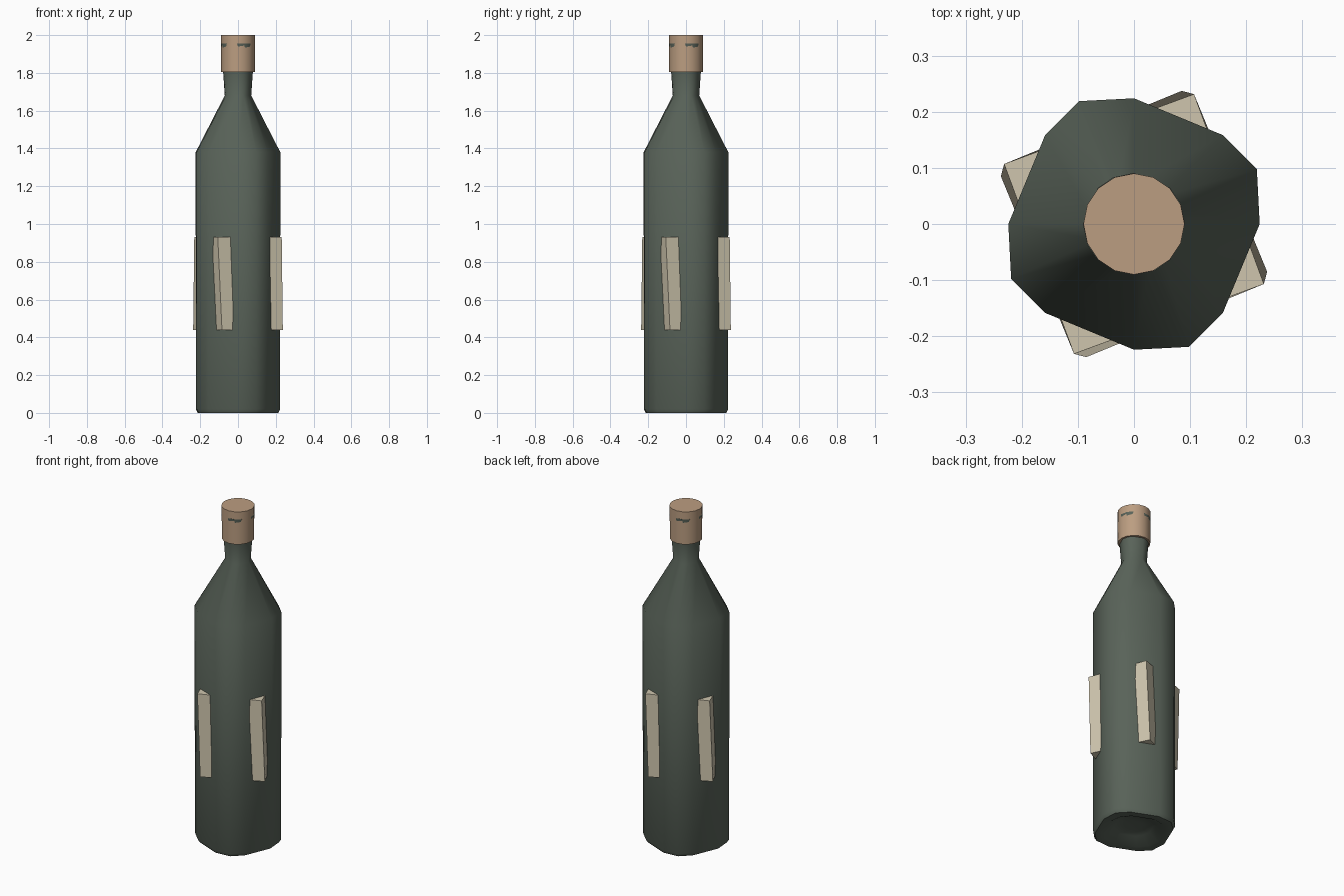
import bpy, bmesh, math

if "Cube" in bpy.data.objects:
    bpy.data.objects.remove(bpy.data.objects["Cube"])


def finish(name, bm, color, angle=None):
    bmesh.ops.recalc_face_normals(bm, faces=bm.faces)
    mesh = bpy.data.meshes.new(name)
    bm.to_mesh(mesh)
    bm.free()
    obj = bpy.data.objects.new(name, mesh)
    bpy.context.collection.objects.link(obj)
    mat = bpy.data.materials.new(name + "_material")
    mat.diffuse_color = (*color, 1)
    mat.use_nodes = True
    mat.node_tree.nodes["Principled BSDF"].inputs["Base Color"].default_value = mat.diffuse_color
    mesh.materials.append(mat)
    if angle:
        bpy.ops.object.select_all(action='DESELECT')
        obj.select_set(True)
        bpy.context.view_layer.objects.active = obj
        bpy.ops.object.shade_smooth_by_angle(angle=math.radians(angle))
    return obj


def loft(rings):
    """Bridge a stack of rings of points and cap both ends."""
    bm = bmesh.new()
    loops = [[bm.verts.new(p) for p in ring] for ring in rings]
    n = len(loops[0])
    for a, b in zip(loops, loops[1:]):
        for i in range(n):
            j = (i + 1) % n
            bm.faces.new((a[i], a[j], b[j], b[i]))
    bm.faces.new(loops[0][::-1])
    bm.faces.new(loops[-1])
    return bm


def ring(radius, z, angles, bulge=1.0):
    pts = []
    for a in angles:
        r = radius * (bulge if a % 90 == 24 else 1)
        t = math.radians(a)
        pts.append((r * math.cos(t), r * math.sin(t), z))
    return pts


# Bottle: four corners bulge slightly, four sides are flat where the label shows
angles = [q * 90 + a for q in range(4) for a in (0, 24, 45)]
profile = [(0.05, 0.04, 1), (0.11, 0.035, 1), (0.17, 0.0, 1.03), (0.213, 0.0, 1.06),
           (0.223, 0.02, 1.07), (0.224, 1.38, 1.07), (0.07, 1.68, 1),
           (0.079, 1.81, 1), (0.091, 1.955, 1)]
finish("bottle", loft([ring(r, z, angles, b) for r, z, b in profile]),
       (0.10, 0.125, 0.10), 50)

# Cork
round16 = [i * 22.5 for i in range(16)]
finish("cork", loft([ring(0.089, 1.805, round16), ring(0.09, 2.0, round16)]),
       (0.50, 0.34, 0.22), 40)

# Label: a slightly twisted square block whose corners poke through the glass
finish("label", loft([ring(0.252, 0.44, [70.3 + 90 * i for i in range(4)]),
                      ring(0.255, 0.93, [65.2 + 90 * i for i in range(4)])]),
       (0.62, 0.56, 0.42))
